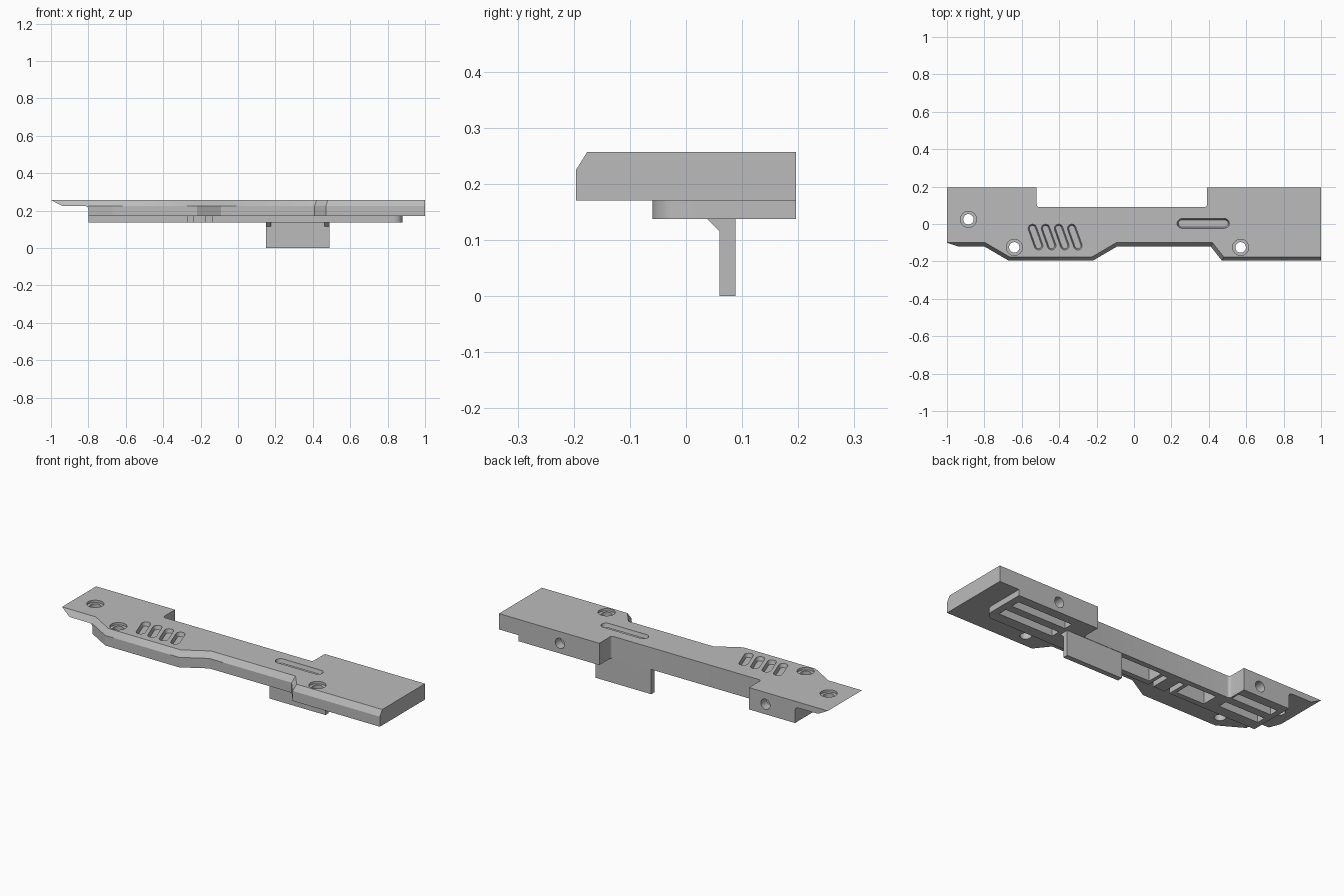
import bpy, bmesh, math
from mathutils import Vector

old = bpy.data.objects.get("Cube")
if old:
    bpy.data.objects.remove(old, do_unlink=True)

grey = bpy.data.materials.new("plain grey")
grey.use_nodes = True
grey.diffuse_color = (0.5, 0.5, 0.5, 1)
grey.node_tree.nodes["Principled BSDF"].inputs["Base Color"].default_value = (0.5, 0.5, 0.5, 1)

TOP, RIM, UNDER, FOOT = 0.257, 0.225, 0.17, 0.137
BACK, WAIST = 0.196, 0.09


def loft(name, rings):
    """Closed solid through rings of 3D points."""
    bm = bmesh.new()
    loops = [[bm.verts.new(p) for p in ring] for ring in rings]
    n = len(loops[0])
    for low, high in zip(loops, loops[1:]):
        for i in range(n):
            j = (i + 1) % n
            bm.faces.new((low[i], low[j], high[j], high[i]))
    bm.faces.new(loops[0][::-1])
    bm.faces.new(loops[-1])
    bmesh.ops.recalc_face_normals(bm, faces=bm.faces)
    mesh = bpy.data.meshes.new(name)
    bm.to_mesh(mesh)
    bm.free()
    mesh.materials.append(grey)
    obj = bpy.data.objects.new(name, mesh)
    bpy.context.collection.objects.link(obj)
    return obj


def prism(name, pts, h0, h1, axis="z"):
    place = {"x": lambda a, b, h: (h, a, b),
             "y": lambda a, b, h: (a, h, b),
             "z": lambda a, b, h: (a, b, h)}[axis]
    return loft(name, [[place(a, b, h) for a, b in pts] for h in (h0, h1)])


def rect(x0, x1, y0, y1):
    return [(x0, y0), (x1, y0), (x1, y1), (x0, y1)]


def arc(cx, cy, r, a0, a1, n=6):
    angles = [math.radians(a0 + (a1 - a0) * i / n) for i in range(n + 1)]
    return [(cx + r * math.cos(a), cy + r * math.sin(a)) for a in angles]


def circle(cx, cy, r):
    return arc(cx, cy, r, 0, 360, 32)[:-1]


def stadium(a, b, r):
    d = Vector(b) - Vector(a)
    t = math.degrees(math.atan2(d.y, d.x))
    return arc(*b, r, t - 90, t + 90, 12) + arc(*a, r, t + 90, t + 270, 12)


def combine(target, other, operation="DIFFERENCE"):
    mod = target.modifiers.new("shape", "BOOLEAN")
    mod.operation, mod.solver, mod.object = operation, "EXACT", other
    bpy.context.view_layer.objects.active = target
    bpy.ops.object.modifier_apply(modifier=mod.name)
    bpy.data.objects.remove(other, do_unlink=True)


# Top plate with bevelled front edge
edge = [(-1.05, -0.12), (-0.8, -0.12), (-0.67, -0.196), (-0.22, -0.196),
        (-0.09, -0.12), (0.41, -0.12), (0.47, -0.196), (1, -0.196)]
bevel = [(-1.05, -0.1), (-0.795, -0.1), (-0.665, -0.176), (-0.225, -0.176),
         (-0.095, -0.1), (0.42, -0.1), (0.48, -0.176), (1, -0.176)]
rear = [(1, 0.3), (-1.05, 0.3)]
body = loft("rail_body", [[(x, y, z) for x, y in line + rear]
                          for line, z in ((edge, UNDER), (edge, RIM), (bevel, TOP))])

# Raised foot below the plate, rounded at its front corner
foot = [(-0.9, -0.06)] + arc(0.83, -0.01, 0.05, -90, 0) + [(0.88, 0.3), (-0.9, 0.3)]
combine(body, prism("foot", foot, FOOT, 0.2), "UNION")

# Rear trim with the waist recess
r = 0.015
trim = [(-1.2, 0.4), (-1.2, BACK), (-0.52, BACK)]
trim += arc(-0.52 + r, WAIST + r, r, 180, 270)
trim += arc(0.39 - r, WAIST + r, r, 270, 360)
trim += [(0.39, BACK), (1.2, BACK), (1.2, 0.4)]
combine(body, prism("rear_trim", trim, 0, 0.4))

# Thin sloping lip at the end
lip = [(-1.12, 0.05), (-0.8, 0.05)] + arc(-0.82, RIM - 0.02, 0.02, 0, 90)
lip += [(-0.94, RIM), (-1.12, TOP + 0.064)]
combine(body, prism("lip_trim", lip, -0.4, 0.4, "y"))

# Underside pockets and slits in the foot
pockets = [rect(x0, x1, y, y + 0.05)
           for x0, x1 in ((0.51, 0.84), (-0.77, -0.53)) for y in (0, 0.095)]
pockets += [rect(-0.12, 0.12, -0.03, 0.06), rect(-0.46, -0.29, -0.03, 0.06)]
for p in pockets:
    combine(body, prism("pocket", p, 0.1, 0.21))
for x in (-0.27, -0.17):
    combine(body, prism("slit", rect(x, x + 0.03, -0.08, 0.05), 0.1, UNDER))

# Counterbored screw holes
for x, y in ((-0.885, 0.025), (-0.64, -0.125), (0.57, -0.125)):
    combine(body, prism("screw_hole", circle(x, y, 0.028), 0, 0.4))
    combine(body, prism("counterbore", circle(x, y, 0.043), TOP - 0.013, 0.4))

# Cross holes in the rear faces
for x in (0.63, -0.62):
    combine(body, prism("cross_hole", circle(x, 0.192, 0.028), 0.13, 0.3, "y"))

# Tapered slots in the top
slots = [((-0.543 + 0.07 * i, -0.024), (-0.51 + 0.07 * i, -0.116), 0.023) for i in range(4)]
slots.append(((0.256, 0.003), (0.484, 0.003), 0.026))
for a, b, rad in slots:
    rings = [[(x, y, z) for x, y in stadium(a, b, q)]
             for q, z in ((rad - 0.007, TOP - 0.02), (rad, TOP - 0.001), (rad, 0.3))]
    combine(body, loft("slot", rings))

# Hanging tab with two small ribs
tab = prism("hanging_tab", rect(0.15, 0.49, 0.06, 0.088), 0, 0.15)
parts = [body, tab]
for side, x in (("right", 0.15), ("left", 0.463)):
    rib = [(0.065, 0.11), (0.038, FOOT), (0.038, 0.142), (0.065, 0.142)]
    parts.append(prism("tab_rib_" + side, rib, x, x + 0.027, "x"))

bpy.ops.object.select_all(action="DESELECT")
for obj in parts:
    obj.select_set(True)
bpy.context.view_layer.objects.active = body
bpy.ops.object.shade_smooth_by_angle(angle=math.radians(30))
